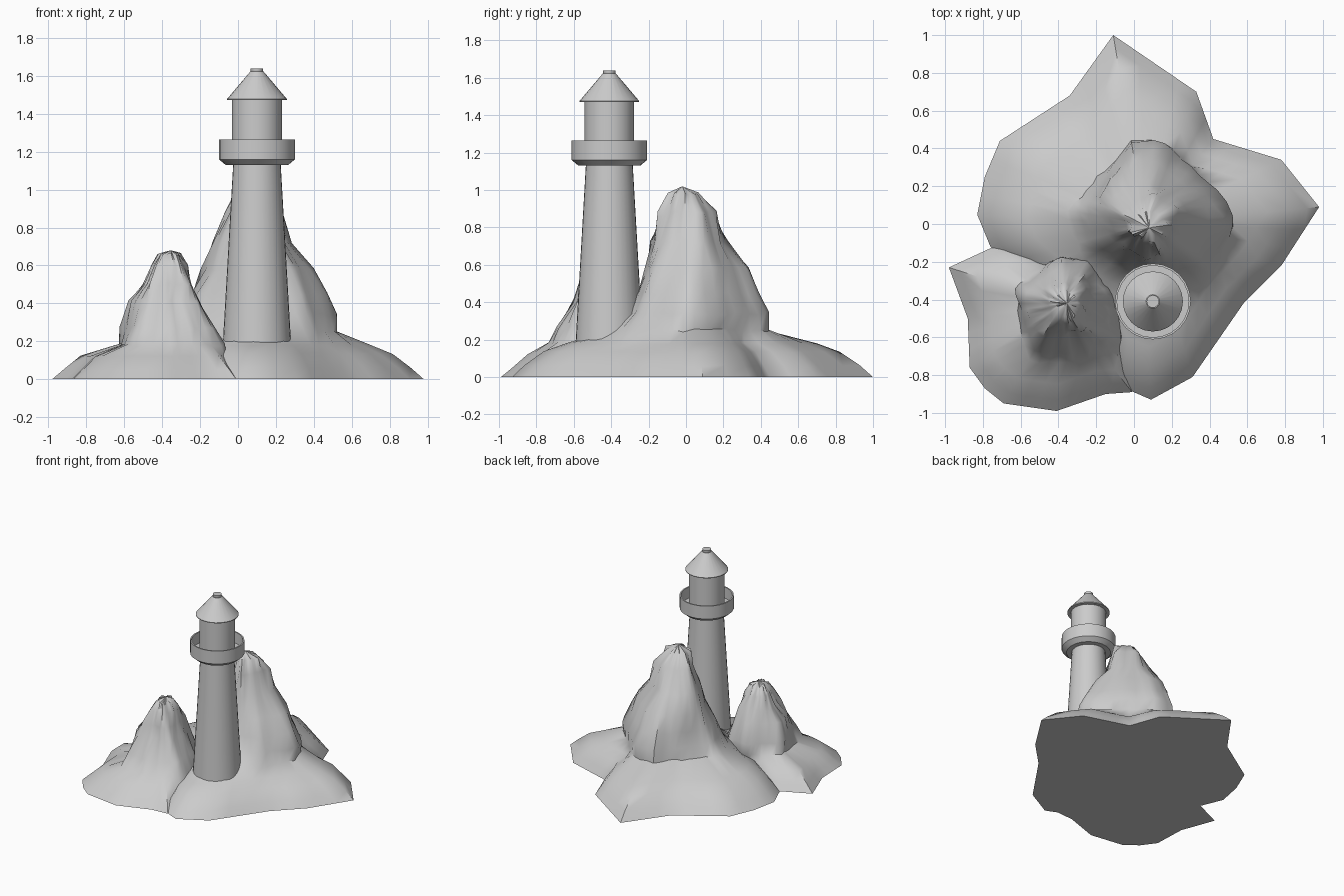
import bpy, bmesh, math, random
from mathutils import Vector

if "Cube" in bpy.data.objects:
    bpy.data.objects.remove(bpy.data.objects["Cube"])

random.seed(4)


def finish(bm, name, angle):
    bmesh.ops.recalc_face_normals(bm, faces=bm.faces[:])
    me = bpy.data.meshes.new(name)
    bm.to_mesh(me)
    bm.free()
    ob = bpy.data.objects.new(name, me)
    bpy.context.collection.objects.link(ob)
    bpy.ops.object.select_all(action='DESELECT')
    ob.select_set(True)
    bpy.context.view_layer.objects.active = ob
    bpy.ops.object.shade_smooth_by_angle(angle=math.radians(angle))
    return ob


def radius_at(poly, c, a):
    """Distance from c to the polygon outline in direction a."""
    d = Vector((math.cos(a), math.sin(a)))
    best = 0
    for i, p in enumerate(poly):
        p = Vector(p) - c
        e = Vector(poly[(i + 1) % len(poly)]) - c - p
        den = d.x * e.y - d.y * e.x
        if abs(den) < 1e-9:
            continue
        t = (p.x * e.y - p.y * e.x) / den
        u = (p.x * d.y - p.y * d.x) / den
        if t > 0 and -1e-6 <= u <= 1 + 1e-6:
            best = max(best, t)
    return best


def rock(name, center, base, mids, rings, peak):
    """Loft outlines upward; sample directions follow the base corners."""
    c = Vector(center)
    angs = sorted(math.atan2(p[1] - c.y, p[0] - c.x) % math.tau for p in base)
    full = []
    for i, a in enumerate(angs):
        gap = (angs[(i + 1) % len(angs)] - a) % math.tau
        k = max(1, round(gap / 0.14))
        full += [a + gap * j / k for j in range(k)]
    bm = bmesh.new()
    levels = [(0, base, 1)] + [(z, base, s) for s, z in mids] + [(z, p, 1) for z, p in rings]
    loops = []
    for n, (z, poly, s) in enumerate(levels):
        j = 0.009 if n > len(mids) else 0.004 if n else 0
        loop = []
        for a in full:
            r = radius_at(poly, c, a) * s + random.uniform(-j, j)
            h = z + random.uniform(-j, j)
            loop.append(bm.verts.new((c.x + r * math.cos(a), c.y + r * math.sin(a), h)))
        loops.append(loop)
    n = len(full)
    for lo, hi in zip(loops, loops[1:]):
        for i in range(n):
            bm.faces.new((lo[i], lo[(i + 1) % n], hi[(i + 1) % n], hi[i]))
    tip = bm.verts.new(peak)
    for i in range(n):
        bm.faces.new((loops[-1][i], loops[-1][(i + 1) % n], tip))
    bm.faces.new(loops[0][::-1])
    return finish(bm, name, 50)


def lathe(name, profile, sides=24, closed=False):
    """Spin an (r, z) profile around the tower axis."""
    bm = bmesh.new()
    rings = [[bm.verts.new((0.10 + r * math.cos(math.tau * i / sides),
                            -0.41 + r * math.sin(math.tau * i / sides), z))
              for i in range(sides)] for r, z in profile]
    pairs = list(zip(rings, rings[1:])) + ([(rings[-1], rings[0])] if closed else [])
    for lo, hi in pairs:
        for i in range(sides):
            k = (i + 1) % sides
            bm.faces.new((lo[i], lo[k], hi[k], hi[i]))
    if not closed:
        bm.faces.new(rings[0][::-1])
        bm.faces.new(rings[-1])
    return finish(bm, name, 30)


# Large island rock
rock("main_rock", (0.06, 0.0),
     [(-0.11, 1.0), (-0.34, 0.68), (-0.71, 0.44), (-0.79, 0.25), (-0.83, 0.05),
      (-0.76, -0.12), (-0.5, -0.33), (-0.2, -0.6), (-0.07, -0.86), (0.09, -0.93),
      (0.31, -0.81), (0.58, -0.42), (0.78, -0.22), (0.98, 0.09), (0.78, 0.34),
      (0.42, 0.45), (0.33, 0.70)],
     [(0.93, 0.06), (0.82, 0.135), (0.70, 0.18)],
     [(0.25, [(0, .45), (.17, .43), (.48, .12), (.53, 0), (.4, -.28), (.2, -.42),
              (0, -.38), (-.25, -.22), (-.36, .05), (-.2, .24)]),
      (0.34, [(0, .44), (.15, .44), (.48, .14), (.53, .01), (.36, -.25), (.16, -.32),
              (-.02, -.28), (-.24, -.12), (-.3, .08), (-.16, .24)]),
      (0.45, [(0, .39), (.13, .39), (.40, .15), (.48, .02), (.33, -.22), (.13, -.26),
              (-.04, -.23), (-.22, -.08), (-.25, .08), (-.14, .23)]),
      (0.58, [(.02, .34), (.1, .34), (.32, .17), (.41, .03), (.28, -.18), (.08, -.22),
              (-.1, -.12), (-.2, .08), (-.12, .24)]),
      (0.72, [(.05, .23), (.22, .15), (.29, .06), (.2, -.14), (.05, -.19), (-.1, -.06),
              (-.14, .08), (-.06, .2)]),
      (0.88, [(.1, .16), (.25, .07), (.13, -.15), (-.03, -.04), (-.07, .06)]),
      (0.98, [(.1, .07), (.19, 0), (.1, -.1), (-.02, -.04), (-.01, .04)])],
     (0.08, -0.02, 1.02))

# Smaller side rock
rock("small_rock", (-0.38, -0.42),
     [(-0.98, -0.23), (-0.88, -0.50), (-0.87, -0.76), (-0.79, -0.87), (-0.69, -0.95),
      (-0.41, -0.99), (-0.15, -0.90), (-0.01, -0.89), (0.06, -0.6), (0.02, -0.4),
      (-0.15, -0.2), (-0.35, -0.14), (-0.55, -0.14), (-0.60, -0.12), (-0.72, -0.11)],
     [(0.9, 0.05), (0.75, 0.12)],
     [(0.18, [(-.63, -.33), (-.4, -.17), (-.24, -.19), (-.1, -.35), (-.06, -.62),
              (-.25, -.72), (-.54, -.74), (-.6, -.57)]),
      (0.27, [(-.63, -.36), (-.4, -.18), (-.25, -.2), (-.15, -.37), (-.12, -.6),
              (-.27, -.68), (-.52, -.68), (-.58, -.54)]),
      (0.41, [(-.58, -.37), (-.38, -.22), (-.27, -.24), (-.21, -.39), (-.21, -.57),
              (-.5, -.6), (-.55, -.5)]),
      (0.50, [(-.50, -.36), (-.37, -.26), (-.27, -.29), (-.24, -.4), (-.26, -.57), (-.46, -.57)]),
      (0.60, [(-.46, -.36), (-.37, -.31), (-.28, -.35), (-.27, -.46), (-.31, -.54), (-.43, -.53)]),
      (0.66, [(-.42, -.38), (-.36, -.35), (-.30, -.4), (-.32, -.5), (-.40, -.49)])],
     (-0.355, -0.42, 0.68))

# Lighthouse
lathe("tower_shaft", [(0.188, 0.05), (0.125, 1.14)], 32)
lathe("gallery", [(0.125, 1.13), (0.165, 1.13), (0.201, 1.16), (0.201, 1.265), (0.190, 1.265),
                  (0.190, 1.175), (0.120, 1.175)], closed=True)
lathe("lantern_room", [(0.132, 1.16), (0.132, 1.48)])
lathe("roof", [(0.159, 1.472), (0.159, 1.477), (0.036, 1.622)])
lathe("roof_cap", [(0.026, 1.61), (0.033, 1.622), (0.033, 1.64)], 16)
